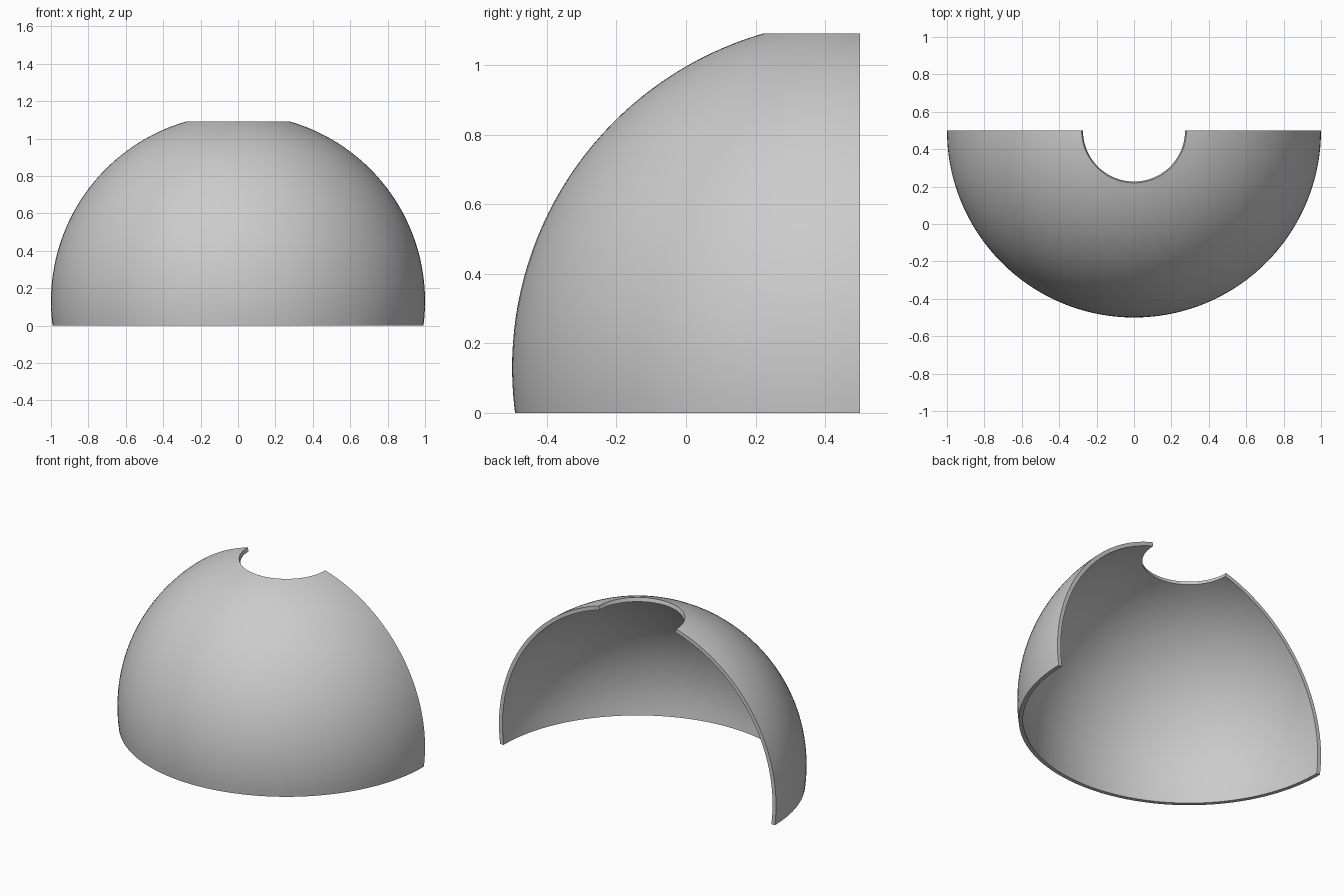
import bpy, bmesh
from math import sin, cos, asin, pi, radians

if "Cube" in bpy.data.objects:
    bpy.data.objects.remove(bpy.data.objects["Cube"])

R, T = 1.0, 0.025           # outer radius and wall thickness
CY, CZ = 0.5, 0.13          # sphere centre
HOLE = 0.28                 # radius of the opening at the top
SEG, RINGS = 72, 36

low = asin(-CZ / R)
high = pi / 2 - asin(HOLE / R)

bm = bmesh.new()


def shell_point(r, i, j):
    lat = low + (high - low) * j / RINGS
    lon = pi + pi * i / SEG
    return bm.verts.new((r * cos(lat) * cos(lon),
                         CY + r * cos(lat) * sin(lon),
                         CZ + r * sin(lat)))


# Closed wall section (outer up, inner down), swept half a turn
sections = []
for i in range(SEG + 1):
    outer = [shell_point(R, i, j) for j in range(RINGS + 1)]
    inner = [shell_point(R - T, i, j) for j in range(RINGS + 1)]
    # keep the bottom rim flat on the ground
    inner[0].co.z = 0.0
    sections.append((outer, inner))

for (o1, i1), (o2, i2) in zip(sections, sections[1:]):
    a, b = o1 + i1[::-1], o2 + i2[::-1]
    n = len(a)
    for k in range(n):
        m = (k + 1) % n
        bm.faces.new((a[k], b[k], b[m], a[m]))

# Flat end strips on the back plane
for outer, inner in (sections[0], sections[-1]):
    for j in range(RINGS):
        bm.faces.new((outer[j], outer[j + 1], inner[j + 1], inner[j]))

bmesh.ops.recalc_face_normals(bm, faces=bm.faces)
mesh = bpy.data.meshes.new("half_dome_shell")
bm.to_mesh(mesh)
bm.free()

dome = bpy.data.objects.new("half_dome_shell", mesh)
bpy.context.collection.objects.link(dome)
bpy.context.view_layer.objects.active = dome
dome.select_set(True)
bpy.ops.object.shade_smooth_by_angle(angle=radians(30))
